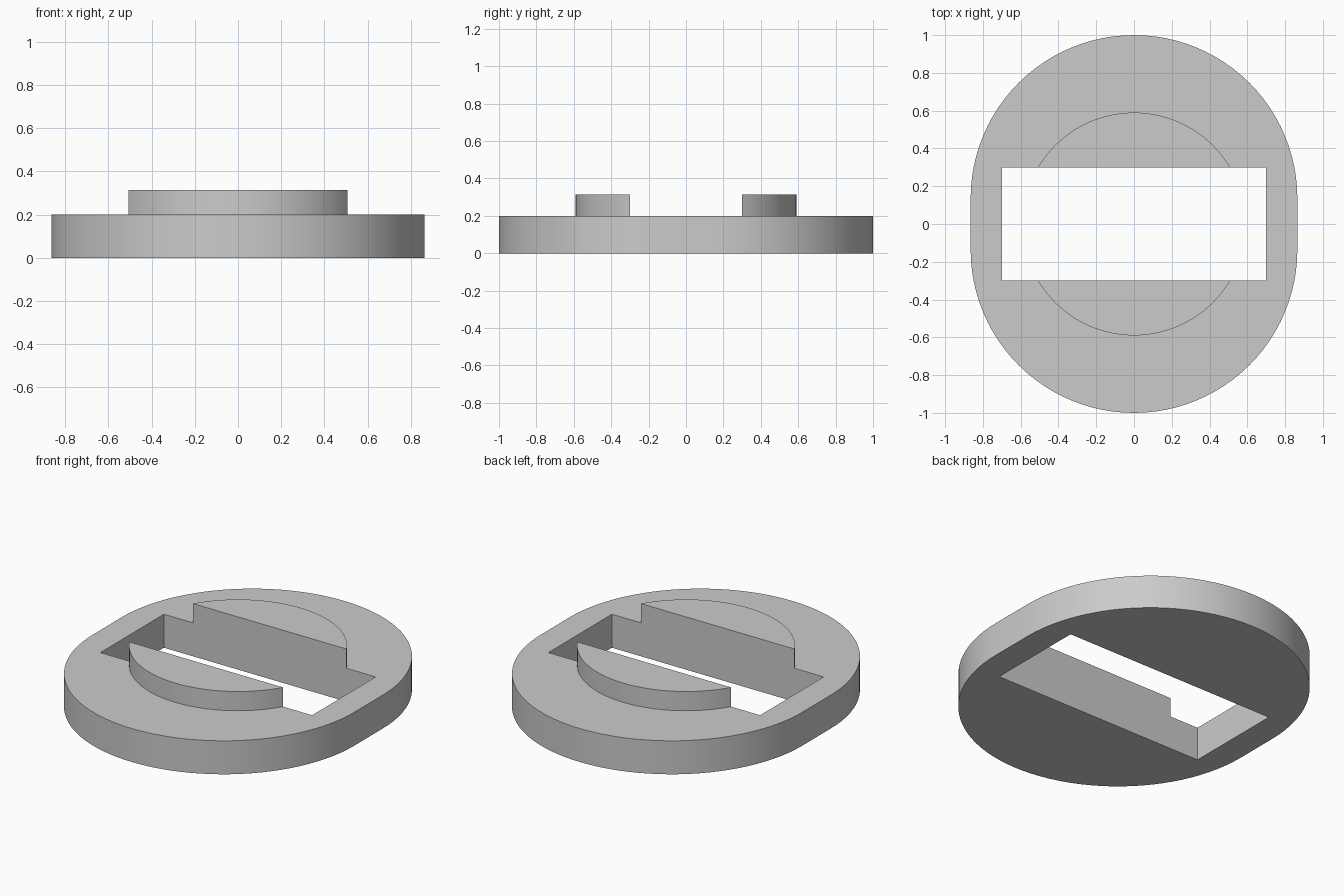
import bpy, bmesh, math

cube = bpy.data.objects.get("Cube")
if cube:
    bpy.data.objects.remove(cube, do_unlink=True)

SLOT_X, SLOT_Y = 0.70, 0.30
BASE_TOP, LIP_TOP = 0.20, 0.315

grey = bpy.data.materials.new("plain grey")
grey.use_nodes = True
colour = (0.6, 0.6, 0.6, 1)
grey.diffuse_color = colour
grey.node_tree.nodes["Principled BSDF"].inputs["Base Color"].default_value = colour


def arc(radius, start, end, steps, offset=0.0):
    angles = [start + (end - start) * i / steps for i in range(steps + 1)]
    return [(radius * math.cos(a), radius * math.sin(a) + offset) for a in angles]


def extrude_profile(name, points, bottom, top):
    """Extrude a closed outline from bottom to top."""
    bm = bmesh.new()
    face = bm.faces.new([bm.verts.new((x, y, bottom)) for x, y in points])
    result = bmesh.ops.extrude_face_region(bm, geom=[face])
    verts = [v for v in result["geom"] if isinstance(v, bmesh.types.BMVert)]
    bmesh.ops.translate(bm, verts=verts, vec=(0, 0, top - bottom))
    bmesh.ops.recalc_face_normals(bm, faces=bm.faces)
    mesh = bpy.data.meshes.new(name)
    bm.to_mesh(mesh)
    bm.free()
    mesh.materials.append(grey)
    obj = bpy.data.objects.new(name, mesh)
    bpy.context.collection.objects.link(obj)
    return obj


def select_only(obj):
    bpy.ops.object.select_all(action="DESELECT")
    obj.select_set(True)
    bpy.context.view_layer.objects.active = obj


# Base plate: two half circles joined by short straight sides
radius = 0.865
shift = 1 - radius
outline = arc(radius, 0, math.pi, 48, shift) + arc(radius, math.pi, 2 * math.pi, 48, -shift)
base = extrude_profile("base_plate", outline, 0, BASE_TOP)

# Rectangular slot through the plate
corners = [(-SLOT_X, -SLOT_Y), (SLOT_X, -SLOT_Y), (SLOT_X, SLOT_Y), (-SLOT_X, SLOT_Y)]
cutter = extrude_profile("slot_cutter", corners, -0.1, 0.5)
cut = base.modifiers.new("slot", "BOOLEAN")
cut.operation, cut.solver, cut.object = "DIFFERENCE", "EXACT", cutter
select_only(base)
bpy.ops.object.modifier_apply(modifier=cut.name)
bpy.data.objects.remove(cutter, do_unlink=True)

# Raised circular segments on both long sides of the slot
lip_radius = 0.59
a = math.asin(SLOT_Y / lip_radius)
lips = [
    extrude_profile("back_lip", arc(lip_radius, a, math.pi - a, 40), BASE_TOP, LIP_TOP),
    extrude_profile("front_lip", arc(lip_radius, math.pi + a, 2 * math.pi - a, 40), BASE_TOP, LIP_TOP),
]

for obj in [base] + lips:
    select_only(obj)
    bpy.ops.object.shade_smooth_by_angle(angle=math.radians(30))
